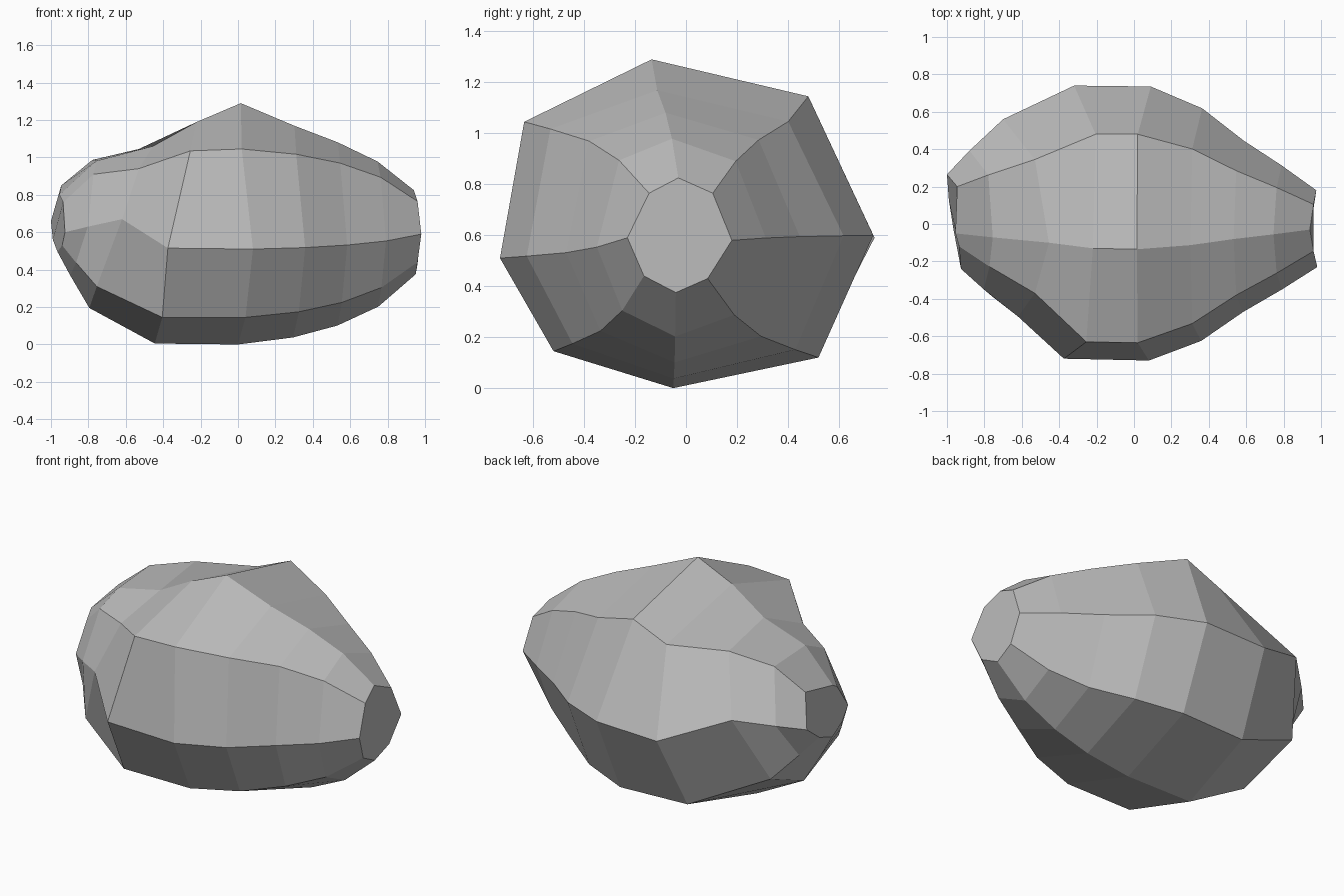
import bpy
import bmesh
from mathutils import Vector

# Remove the default cube
if "Cube" in bpy.data.objects:
    bpy.data.objects.remove(bpy.data.objects["Cube"], do_unlink=True)


def flat_material(name, color):
    material = bpy.data.materials.new(name)
    material.use_nodes = True
    material.diffuse_color = color
    material.node_tree.nodes["Principled BSDF"].inputs["Base Color"].default_value = color
    return material


def section(*points):
    return [Vector(point) for point in points]


def blend(start, end, along, inward, crown, body):
    """Ring between two sections; the two crown rails drop at their own rate."""
    ring = []
    for rail, (a, b) in enumerate(zip(start, end)):
        drop = crown if rail < 2 else body
        ring.append(Vector((a.x + (b.x - a.x) * along,
                            a.y + (b.y - a.y) * inward,
                            a.z + (b.z - a.z) * drop)))
    return ring


# Eight-sided sections; rails run top, back, bottom, front
blunt_end = section((.94, -.03, .825), (.96, .105, .765), (.975, .18, .58), (.96, .085, .43),
                    (.95, -.04, .375), (.96, -.165, .44), (.98, -.23, .59), (.96, -.145, .765))
peak = section((.015, -.135, 1.29), (.02, .48, 1.145), (.09, .735, .6), (.08, .52, .12),
               (0, -.05, 0), (.04, -.52, .145), (.08, -.73, .51), (.02, -.635, 1.045))
shoulder = section((-.22, -.13, 1.19), (-.205, .48, 1.05), (-.32, .74, .59), (-.36, .5, .125),
                   (-.445, -.05, .005), (-.405, -.52, .145), (-.375, -.72, .515), (-.255, -.63, 1.035))
hollow = section((-.455, -.1, 1.06), (-.53, .345, 1.045), (-.7, .56, .75), (-.83, .37, .355),
                 (-.795, 0, .195), (-.755, -.39, .31), (-.62, -.495, .67), (-.53, -.37, .94))
narrow_end = section((-.955, -.05, .8), (-.945, .2, .85), (-1, .265, .66), (-.99, .13, .56),
                     (-.965, -.03, .495), (-.94, -.16, .53), (-.925, -.24, .6), (-.935, -.12, .76))

# Intermediate rings give the rounded taper at both ends
rings = [
    blunt_end,
    blend(peak, blunt_end, .79, .76, .67, .54),
    blend(peak, blunt_end, .56, .52, .45, .27),
    blend(peak, blunt_end, .31, .21, .26, .1),
    peak,
    shoulder,
    hollow,
    blend(hollow, narrow_end, .6, .57, .3, .58),
    narrow_end,
]
# The front crown rail stays high beside the narrow end
rings[-2][-1].z = .91

# Skin the boulder
bm = bmesh.new()
loops = [[bm.verts.new(point) for point in ring] for ring in rings]
for first, second in zip(loops, loops[1:]):
    for i in range(len(first)):
        j = (i + 1) % len(first)
        bm.faces.new((first[i], first[j], second[j], second[i]))
bm.faces.new(loops[0])
bm.faces.new(loops[-1])
bmesh.ops.recalc_face_normals(bm, faces=bm.faces)

mesh = bpy.data.meshes.new("boulder")
bm.to_mesh(mesh)
bm.free()
mesh.materials.append(flat_material("stone_grey", (.5, .5, .5, 1)))
boulder = bpy.data.objects.new("boulder", mesh)
bpy.context.collection.objects.link(boulder)
